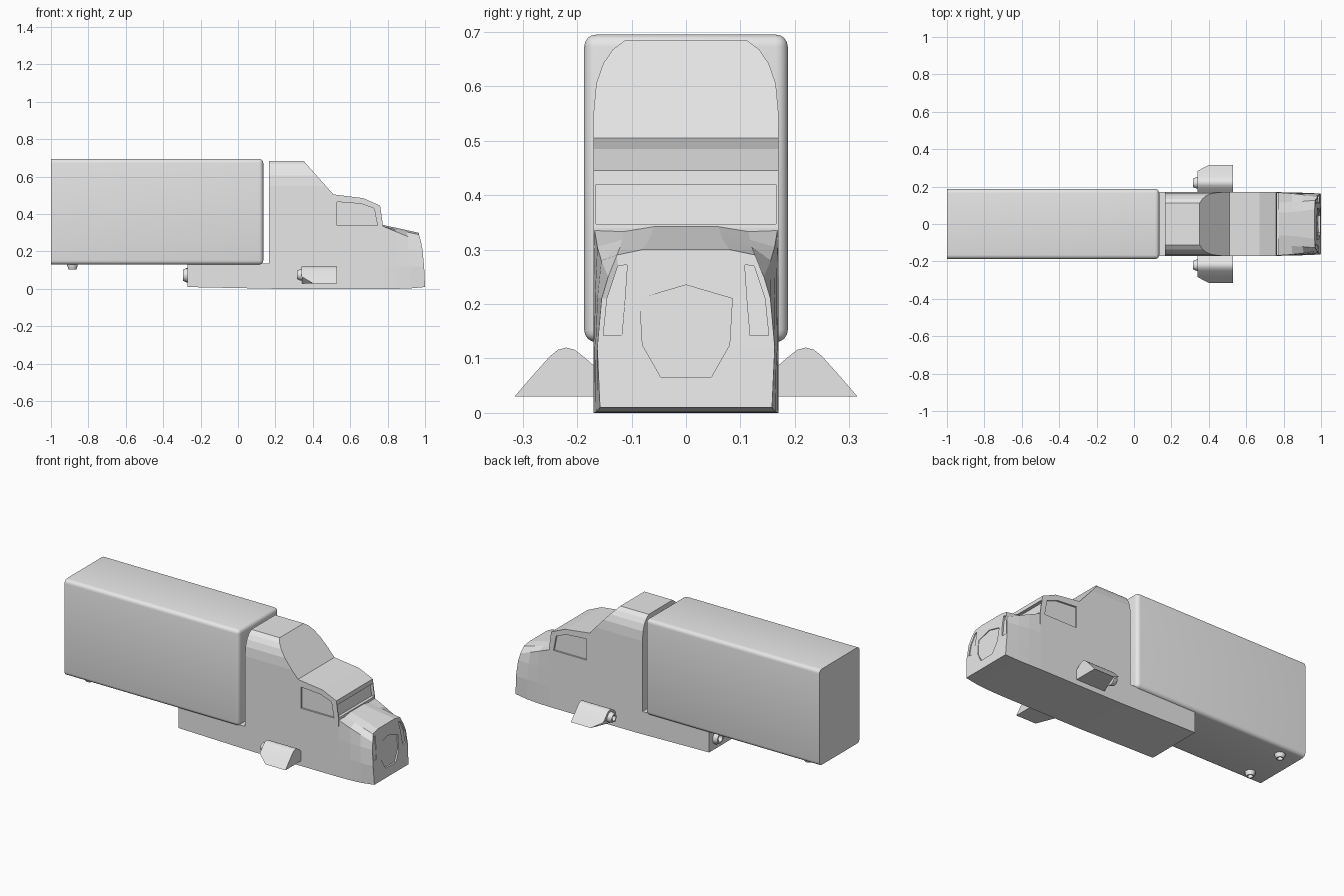
import bpy, bmesh, math
from mathutils import Matrix

if "Cube" in bpy.data.objects:
    bpy.data.objects.remove(bpy.data.objects["Cube"], do_unlink=True)

grey = bpy.data.materials.new("light grey")
grey.use_nodes = True
COLOUR = (0.8, 0.8, 0.8, 1)
grey.diffuse_color = COLOUR
grey.node_tree.nodes["Principled BSDF"].inputs["Base Color"].default_value = COLOUR


def finish(bm, name, helper=False):
    bmesh.ops.recalc_face_normals(bm, faces=bm.faces)
    mesh = bpy.data.meshes.new(name)
    bm.to_mesh(mesh)
    bm.free()
    mesh.materials.append(grey)
    ob = bpy.data.objects.new(name, mesh)
    bpy.context.collection.objects.link(ob)
    ob.hide_render = helper
    return ob


def loft(rings, name, helper=False):
    """Closed solid through a series of equal-length rings."""
    bm = bmesh.new()
    rows = [[bm.verts.new(p) for p in ring] for ring in rings]
    n = len(rows[0])
    for a, b in zip(rows, rows[1:]):
        for i in range(n):
            bm.faces.new((a[i], a[(i + 1) % n], b[(i + 1) % n], b[i]))
    bm.faces.new(rows[0])
    bm.faces.new(rows[-1])
    return finish(bm, name, helper)


def side_prism(outline, y0, y1, name, helper=False):
    return loft([[(x, y, z) for x, z in outline] for y in (y0, y1)], name, helper)


def mirrored(half):
    """Close a (y, z) half outline by reflecting it."""
    return half + [(-y, z) for y, z in reversed(half) if abs(y) > 1e-6]


def boolean(ob, cutter, operation="DIFFERENCE"):
    mod = ob.modifiers.new(operation.title(), "BOOLEAN")
    mod.operation, mod.object, mod.solver = operation, cutter, "EXACT"
    bpy.context.view_layer.objects.active = ob
    bpy.ops.object.modifier_apply(modifier=mod.name)
    bpy.data.objects.remove(cutter, do_unlink=True)


def smooth(ob, angle):
    bpy.ops.object.select_all(action="DESELECT")
    ob.select_set(True)
    bpy.context.view_layer.objects.active = ob
    bpy.ops.object.shade_smooth_by_angle(angle=math.radians(angle))


# Trailer box: rounded everywhere except around the rear end
bm = bmesh.new()
bmesh.ops.create_cube(bm, size=1, matrix=Matrix.Translation((-0.4325, 0, 0.4125))
                      @ Matrix.Diagonal((1.135, 0.374, 0.565, 1)))
edges = [e for e in bm.edges if max(v.co.x for v in e.verts) > 0]
bmesh.ops.bevel(bm, geom=edges, offset=0.022, segments=4, profile=0.5, affect="EDGES")
smooth(finish(bm, "trailer_box"), 35)

# Chassis and cab: side profile trimmed to a round-shouldered cross-section
profile = [(-0.27, 0.01), (0.22, 0), (0.775, 0), (0.775, 0.34), (0.76, 0.445),
           (0.67, 0.485), (0.51, 0.505), (0.35, 0.685), (0.165, 0.685),
           (0.165, 0.135), (-0.27, 0.135)]
cab = side_prism(profile, -0.2, 0.2, "cab_and_chassis")
section = mirrored([(0.17, -0.1), (0.17, 0.55), (0.165, 0.605), (0.152, 0.642),
                    (0.135, 0.667), (0.11, 0.686), (0.1, 0.8)])
boolean(cab, loft([[(x, y, z) for y, z in section] for x in (-0.5, 1)],
                  "shoulder_trim", True), "INTERSECT")

# Recessed windscreen and side windows
screen = [(0.744, 0.42), (0.8, 0.42), (0.8, 0.347), (0.757, 0.347)]
boolean(cab, side_prism(screen, -0.165, 0.165, "screen_cutter", True))
window = [(0.53, 0.34), (0.745, 0.34), (0.728, 0.43), (0.66, 0.455), (0.53, 0.465)]
for s in (1, -1):
    boolean(cab, side_prism(window, s * 0.16, s * 0.2, "window_cutter", True))

# Bonnet: rings narrowing from the cab to the nose
rear = [(0, 0.342), (0.06, 0.342), (0.115, 0.333), (0.168, 0.335),
        (0.17, 0.22), (0.17, 0.12), (0.17, 0)]
nose = [(0, 0.3), (0.08, 0.3), (0.127, 0.29), (0.143, 0.25),
        (0.155, 0.21), (0.163, 0.12), (0.158, 0.01)]
nose_x = [0.966, 0.966, 0.968, 0.979, 0.986, 0.995, 1.0]
rings = []
for t, w in ((0, 0), (0.35, 0.2), (0.65, 0.5), (1, 1)):
    half = []
    for (y0, z0), (y1, z1), x1 in zip(rear, nose, nose_x):
        z = z0 + (z1 - z0) * (t if z0 > 0.1 else w * w)
        half.append((0.775 + (x1 - 0.775) * t, y0 + (y1 - y0) * w, z))
    rings.append(half + [(x, -y, z) for x, y, z in reversed(half[1:])])
bonnet = loft(rings, "bonnet")


def front_x(z):
    """Lean of the nose at a height."""
    pts = sorted(zip([p[1] for p in nose], nose_x))
    for (z0, x0), (z1, x1) in zip(pts, pts[1:]):
        if z0 <= z <= z1 and z1 > z0:
            return x0 + (x1 - x0) * (z - z0) / (z1 - z0)
    return nose_x[0]


# Recessed grille and headlights
grille = mirrored([(0, 0.235), (0.085, 0.21), (0.08, 0.125), (0.046, 0.065)])
lamp = [(0.108, 0.272), (0.125, 0.27), (0.145, 0.21), (0.152, 0.142),
        (0.118, 0.142), (0.113, 0.2)]
for shape in (grille, lamp, [(-y, z) for y, z in lamp]):
    boolean(bonnet, loft([[(front_x(z) - 0.01, y, z) for y, z in shape],
                          [(1.1, y, z) for y, z in shape]], "nose_cutter", True))


def nozzle(name, base, direction, radius, length):
    """Tapered, hollow round nozzle pointing along a direction."""
    bm = bmesh.new()
    rows = []
    for r, h in ((1, 0), (1, 0.4), (0.75, 1), (0.55, 1), (0.4, 0.3)):
        rows.append([bm.verts.new((radius * r * math.cos(a), radius * r * math.sin(a), length * h))
                     for a in (math.tau * i / 16 for i in range(16))])
    for a, b in zip(rows, rows[1:]):
        for i in range(16):
            bm.faces.new((a[i], a[(i + 1) % 16], b[(i + 1) % 16], b[i]))
    bm.faces.new(rows[0])
    bm.faces.new(rows[-1])
    turn = Matrix.Rotation(-math.pi / 2, 4, "Y") if direction == "back" else Matrix.Rotation(math.pi, 4, "X")
    bmesh.ops.transform(bm, matrix=Matrix.Translation(base) @ turn, verts=bm.verts)
    smooth(finish(bm, name), 30)


# Side pods with swept outer rear corners, plus all nozzles
pod = [(0.165, 0.03), (0.315, 0.03), (0.284, 0.066), (0.25, 0.104), (0.235, 0.116),
       (0.22, 0.12), (0.205, 0.116), (0.19, 0.105), (0.165, 0.083)]
for s, side in ((1, "left"), (-1, "right")):
    back = [(0.34 + max(0, y - 0.285) * 2, s * y, z) for y, z in pod]
    smooth(loft([back, [(0.53, s * y, z) for y, z in pod]], side + "_pod"), 30)
    nozzle(side + "_pod_nozzle", (0.345, s * 0.22, 0.075), "back", 0.03, 0.03)
    nozzle(side + "_chassis_nozzle", (-0.265, s * 0.1, 0.073), "back", 0.038, 0.03)
    nozzle(side + "_trailer_nozzle", (-0.885, s * 0.12, 0.135), "down", 0.028, 0.03)
